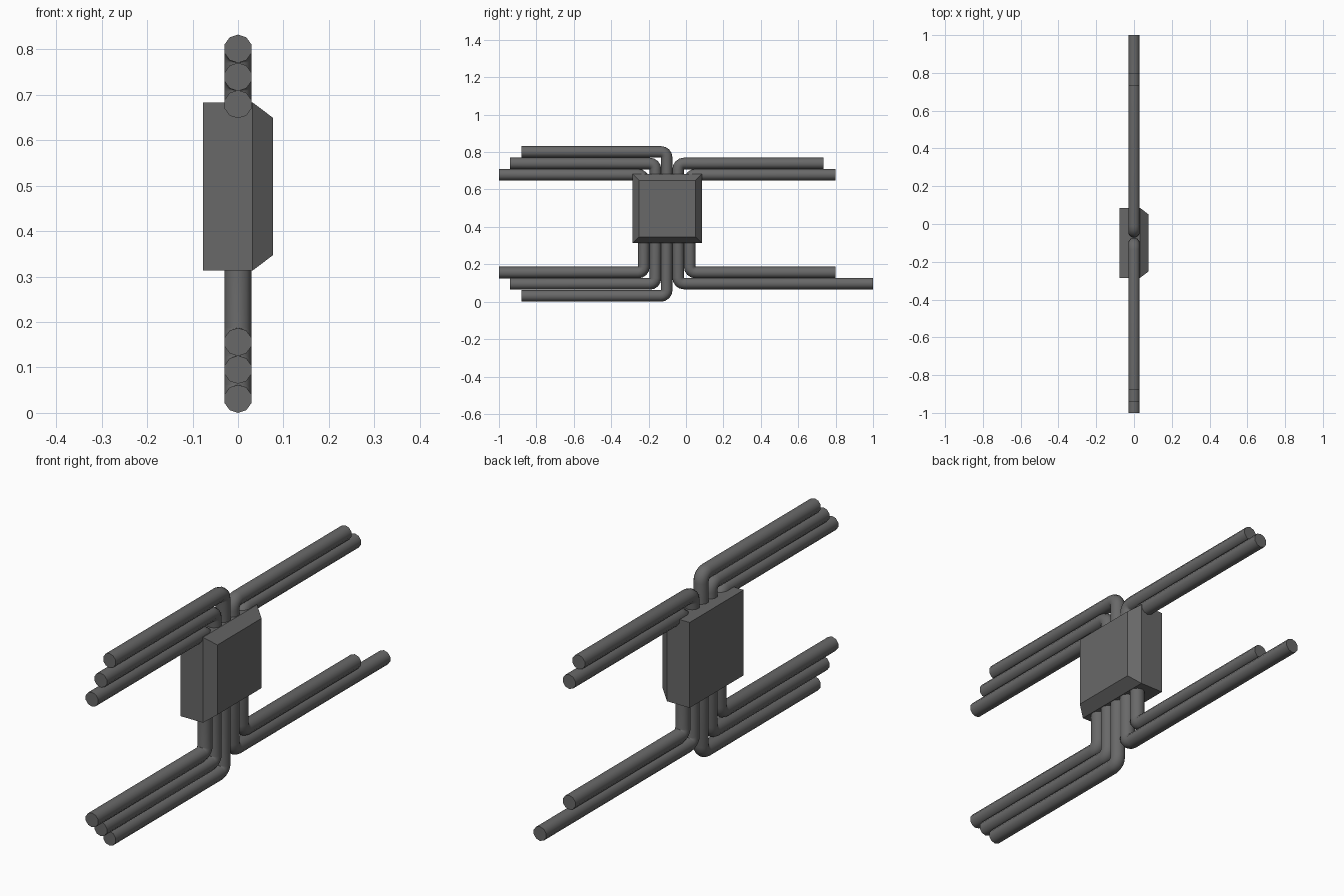
import bpy, bmesh, math
from mathutils import Vector

if "Cube" in bpy.data.objects:
    bpy.data.objects.remove(bpy.data.objects["Cube"])

grey = bpy.data.materials.new("dark grey")
grey.diffuse_color = (0.14, 0.14, 0.14, 1)
grey.use_nodes = True
grey.node_tree.nodes["Principled BSDF"].inputs["Base Color"].default_value = grey.diffuse_color
R, SIDES = 0.031, 10


def finish(name, bm, smooth=False):
    bmesh.ops.recalc_face_normals(bm, faces=bm.faces)
    me = bpy.data.meshes.new(name)
    bm.to_mesh(me)
    bm.free()
    ob = bpy.data.objects.new(name, me)
    bpy.context.collection.objects.link(ob)
    me.materials.append(grey)
    if smooth:
        bpy.ops.object.select_all(action='DESELECT')
        ob.select_set(True)
        bpy.context.view_layer.objects.active = ob
        bpy.ops.object.shade_smooth_by_angle(angle=math.radians(50))


def pipe(name, y_end, y_turn, z, z_in):
    # L-shaped pipe in the plane x = 0, with a tight rounded elbow
    sy = 1 if y_end > y_turn else -1
    sz = 1 if z_in > z else -1
    f = R
    pts = [Vector((0, y_end, z))]
    for i in range(5):
        a = math.pi / 2 * i / 4
        pts.append(Vector((0, y_turn + sy * f * (1 - math.sin(a)),
                           z + sz * f * (1 - math.cos(a)))))
    pts.append(Vector((0, y_turn, z_in)))
    bm = bmesh.new()
    rings = []
    for i, p in enumerate(pts):
        # elbow points turn evenly from horizontal to vertical
        a = math.pi / 2 * min(max(i - 1, 0), 4) / 4
        n = Vector((0, sy * math.sin(a), sz * math.cos(a)))
        rings.append([bm.verts.new(p + Vector((1, 0, 0)) * R * math.cos(t) + n * R * math.sin(t))
                      for t in (math.pi / 2 + 2 * math.pi * k / SIDES for k in range(SIDES))])
    for a, b in zip(rings, rings[1:]):
        for k in range(SIDES):
            j = (k + 1) % SIDES
            bm.faces.new((a[k], a[j], b[j], b[k]))
    bm.faces.new(rings[0])
    bm.faces.new(rings[-1])
    finish(name, bm, True)


# junction box with one chamfered face
bm = bmesh.new()
loops = []
for x, h in ((-0.077, 0.185), (0.032, 0.185), (0.077, 0.151)):
    loops.append([bm.verts.new((x, -0.1 + s * h, 0.498 + t * h))
                  for s, t in ((-1, -1), (1, -1), (1, 1), (-1, 1))])
for a, b in zip(loops, loops[1:]):
    for k in range(4):
        j = (k + 1) % 4
        bm.faces.new((a[k], a[j], b[j], b[k]))
bm.faces.new(loops[0])
bm.faces.new(loops[-1])
finish("junction_box", bm)

# pipes leaving the box: free end y, elbow y, height
upper = [(-0.88, -0.103, 0.801), (-0.94, -0.163, 0.739), (-1.0, -0.225, 0.679),
         (0.735, -0.042, 0.739), (0.8, 0.02, 0.679)]
lower = [(-0.88, -0.103, 0.031), (-0.94, -0.163, 0.095), (-1.0, -0.225, 0.156),
         (1.0, -0.042, 0.097), (0.8, 0.02, 0.156)]
for i, (e, t, z) in enumerate(upper):
    pipe(f"upper_pipe_{i + 1}", e, t, z, 0.6)
for i, (e, t, z) in enumerate(lower):
    pipe(f"lower_pipe_{i + 1}", e, t, z, 0.4)
